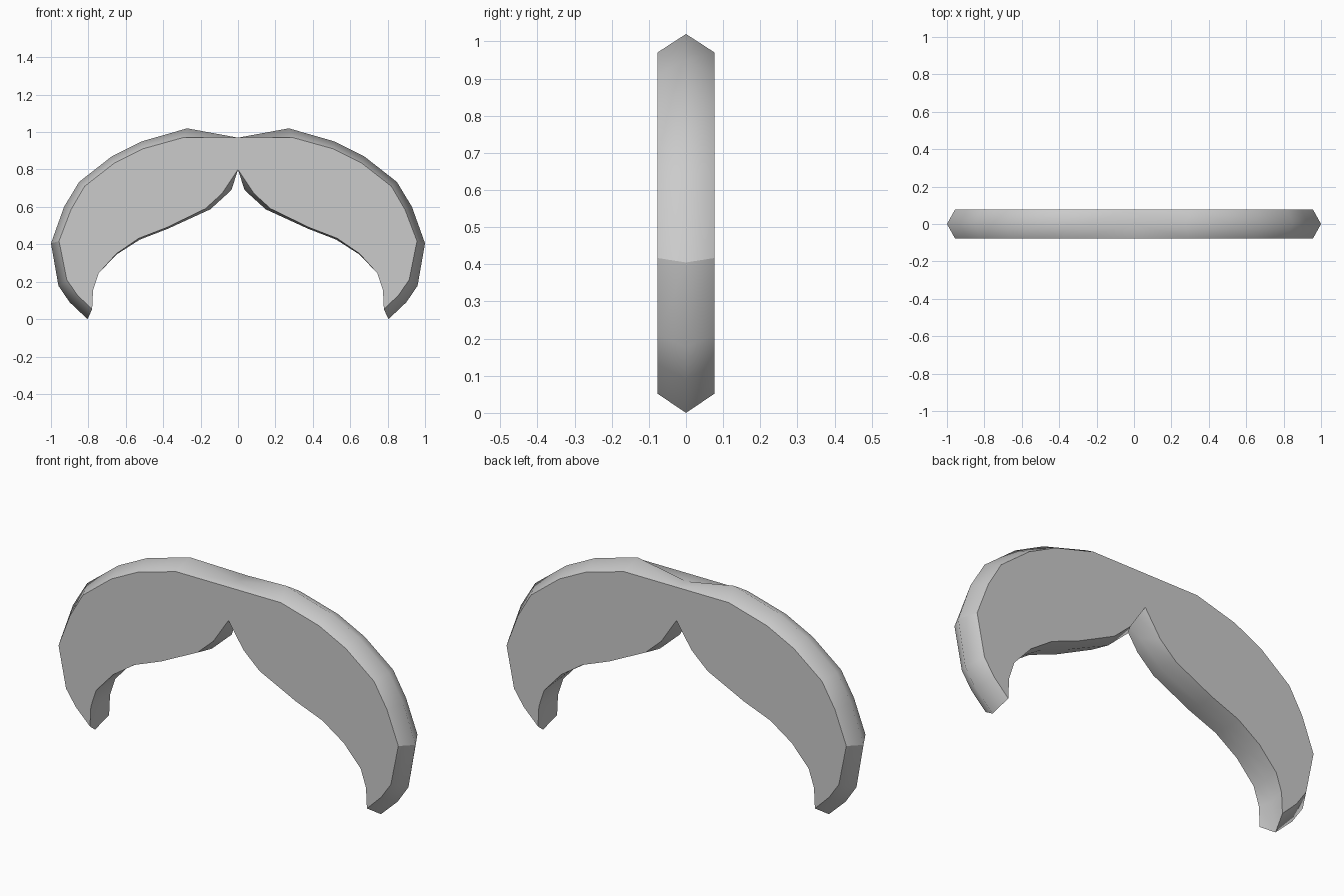
import bpy, bmesh

if "Cube" in bpy.data.objects:
    bpy.data.objects.remove(bpy.data.objects["Cube"])

HALF = 0.077  # half thickness in y

# Right half outline from top centre round to the notch:
# (face x, face z, mid-ridge x, mid-ridge z)
OUTLINE = [
    (0.0, 0.97, 0.0, 0.97),
    (0.295, 0.97, 0.272, 1.02),
    (0.51, 0.91, 0.515, 0.95),
    (0.66, 0.835, 0.675, 0.87),
    (0.82, 0.71, 0.85, 0.733),
    (0.893, 0.585, 0.93, 0.60),
    (0.957, 0.417, 1.0, 0.405),
    (0.915, 0.21, 0.96, 0.178),
    (0.86, 0.13, 0.90, 0.09),
    (0.78, 0.052, 0.805, 0.0),
    (0.775, 0.155, 0.785, 0.145),
    (0.745, 0.245, 0.752, 0.24),
    (0.65, 0.35, 0.65, 0.345),
    (0.53, 0.432, 0.525, 0.425),
    (0.38, 0.49, 0.375, 0.483),
    (0.175, 0.59, 0.148, 0.587),
    (0.085, 0.672, 0.035, 0.69),
    (0.0, 0.80, 0.0, 0.80),
]
SHARP = {6, 9}  # corners with a crease across the rim

bm = bmesh.new()
front = [bm.verts.new((p[0], -HALF, p[1])) for p in OUTLINE]
mid = [bm.verts.new((p[2], 0, p[3])) for p in OUTLINE]
back = [bm.verts.new((p[0], HALF, p[1])) for p in OUTLINE]

# Flat front and back
bm.faces.new(front)
bm.faces.new(back[::-1])

# Ridged rim, left open on the mirror plane
for a, b in ((front, mid), (mid, back)):
    for i in range(len(OUTLINE) - 1):
        bm.faces.new((a[i + 1], a[i], b[i], b[i + 1])).smooth = True

# Mirror the half across x = 0 and weld the seam
half = bm.verts[:] + bm.edges[:] + bm.faces[:]
copy = bmesh.ops.duplicate(bm, geom=half)
other = [g for g in copy["geom"] if isinstance(g, bmesh.types.BMVert)]
for v in other:
    v.co.x *= -1
bmesh.ops.reverse_faces(
    bm, faces=[g for g in copy["geom"] if isinstance(g, bmesh.types.BMFace)])
bmesh.ops.remove_doubles(bm, verts=bm.verts[:], dist=0.0001)
bmesh.ops.recalc_face_normals(bm, faces=bm.faces[:])

# Creases: borders of the flat faces and the chosen corners
corners = {(round(OUTLINE[i][j], 3), round(OUTLINE[i][j + 1], 3))
           for i in SHARP for j in (0, 2)}
for e in bm.edges:
    border = len({f.smooth for f in e.link_faces}) > 1
    across = all((round(abs(v.co.x), 3), round(v.co.z, 3)) in corners
                 for v in e.verts)
    notch = all(abs(v.co.x) < 0.001 and v.co.z < 0.9 for v in e.verts)
    if border or across or notch:
        e.smooth = False

mesh = bpy.data.meshes.new("moustache")
bm.to_mesh(mesh)
bm.free()
moustache = bpy.data.objects.new("moustache", mesh)
bpy.context.collection.objects.link(moustache)
